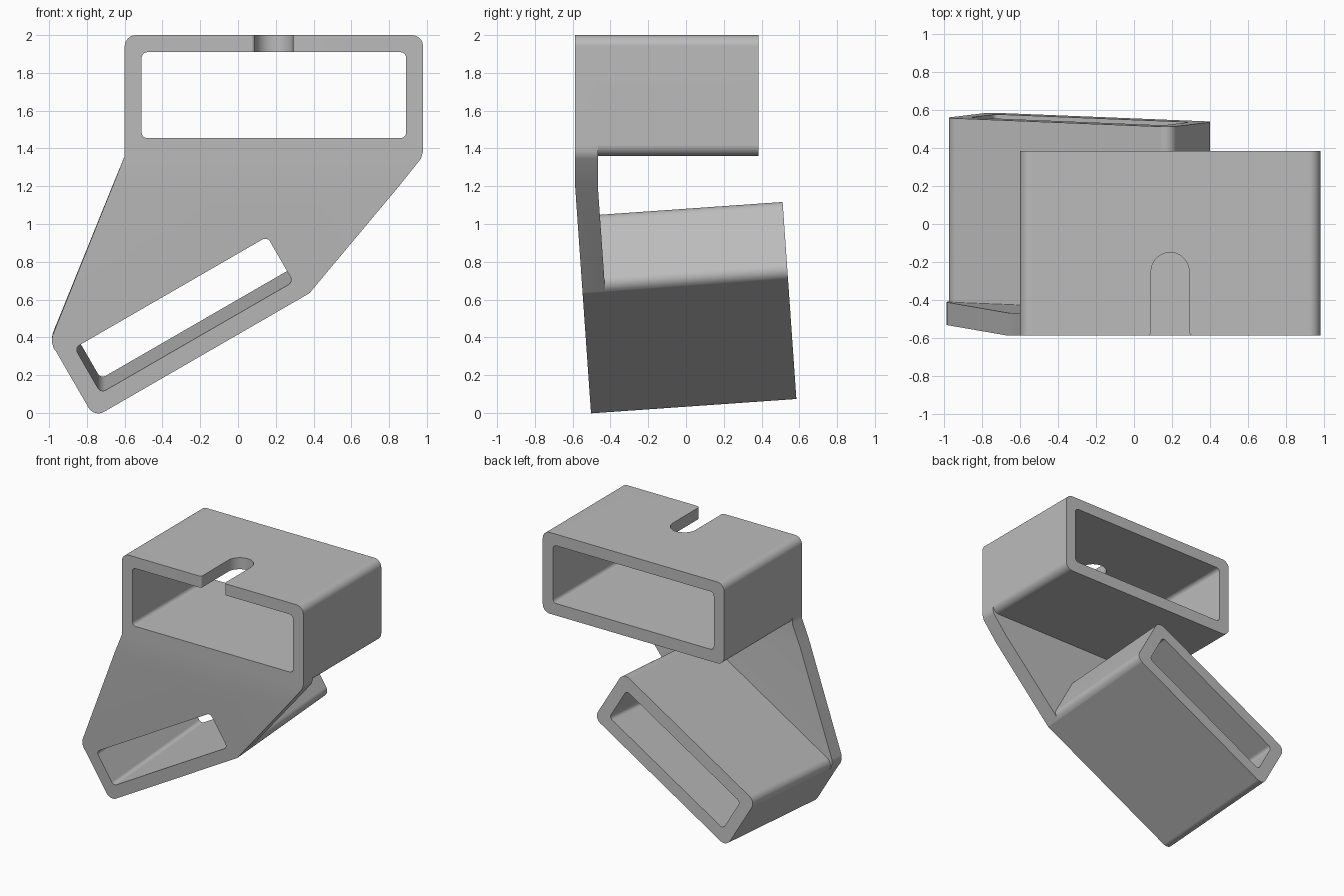
import bpy, bmesh
from math import sin, cos, tan, pi, radians
from mathutils import Vector

if "Cube" in bpy.data.objects:
    bpy.data.objects.remove(bpy.data.objects["Cube"])

K = 8                       # segments per rounded corner
FRONT, BEND, THICK = -0.587, 1.2, 0.12
TILT = radians(4)

grey = bpy.data.materials.new("plain grey")
grey.use_nodes = True
grey.diffuse_color = (0.5, 0.5, 0.5, 1)
grey.node_tree.nodes["Principled BSDF"].inputs["Base Color"].default_value = (0.5, 0.5, 0.5, 1)

bm = bmesh.new()


def place(p, depth):
    """Front outline point pushed back by depth; below the bend the bracket tilts."""
    x, z = p
    a = TILT if z < BEND else TILT / 2 if z == BEND else 0
    y = FRONT + max(0, BEND - z) * tan(TILT)
    return Vector((x, y + depth * cos(a), z + depth * sin(a)))


def face(points, depth):
    bm.faces.new([bm.verts.new(place(p, depth)) for p in points])


def wall(points, d0, d1):
    for p, q in zip(points, points[1:]):
        bm.faces.new([bm.verts.new(place(*c)) for c in ((p, d0), (q, d0), (q, d1), (p, d1))])


def rounded_rect(cx, cz, w, h, r, turn=0):
    """Corners run bottom left, bottom right, top right, top left."""
    pts = []
    for c, (sx, sz) in enumerate(((-1, -1), (1, -1), (1, 1), (-1, 1))):
        for i in range(K + 1):
            a = pi + (c + i / K) * pi / 2
            u = sx * (w / 2 - r) + r * cos(a)
            v = sz * (h / 2 - r) + r * sin(a)
            pts.append((cx + u * cos(turn) - v * sin(turn), cz + u * sin(turn) + v * cos(turn)))
    return pts


def sleeve(outer, inner, length, start, end):
    """Open tube; outer points start..end border the web and begin behind it."""
    n = len(outer)
    wall(inner + inner[:1], 0, length)
    wall(outer + outer[:1], THICK, length)
    wall([outer[i % n] for i in range(end, start + n + 1)], 0, THICK)
    for i in range(n):
        j = (i + 1) % n
        for d in (0, length):
            face([outer[i], outer[j], inner[j], inner[i]], d)


# Upper and lower sleeves
upper = rounded_rect(0.19, 1.68, 1.58, 0.64, 0.06)
sleeve(upper, rounded_rect(0.19, 1.682, 1.4, 0.455, 0.03), 0.97, 0, 2 * K + 1)
angle = radians(30)
lower = rounded_rect(-0.286, 0.519, 1.367, 0.466, 0.06, angle)
sleeve(lower, rounded_rect(-0.286, 0.519, 1.177, 0.276, 0.03, angle), 1.09, K + 2, 4 * K + 3)

# Bent web joining the sleeves
right_top = [upper[2 * K + 1], (0.98, 1.385), (0.968, 1.345), (0.852, BEND)]
left_top = [(-0.664, BEND), (-0.6, 1.36), upper[0]]
right_low = [right_top[-1], lower[K + 2]]
left_low = [lower[4 * K + 3], (-0.975, 0.34), (-0.986, 0.375), (-0.982, 0.41), left_top[0]]
for d in (0, THICK):
    face(upper[1:2 * K + 1] + right_top + left_top, d)
    face(right_low[:1] + lower[K + 2:4 * K + 3] + left_low, d)
for edge in (right_top, left_top, right_low, left_low):
    wall(edge, 0, THICK)

bmesh.ops.remove_doubles(bm, verts=bm.verts, dist=0.0005)
bmesh.ops.recalc_face_normals(bm, faces=bm.faces)


def finish(name, mesh_data):
    mesh = bpy.data.meshes.new(name)
    mesh_data.to_mesh(mesh)
    mesh_data.free()
    mesh.materials.append(grey)
    obj = bpy.data.objects.new(name, mesh)
    bpy.context.collection.objects.link(obj)
    return obj


bracket = finish("double_sleeve_bracket", bm)

# Round-ended slot in the top wall, with a softened mouth
mid, r, soft = 0.19, 0.1, 0.02
half = [(r + soft, FRONT - 0.05), (r + soft, FRONT)]
half += [(r + soft * (1 - sin(t * pi / 8)), FRONT + soft * (1 - cos(t * pi / 8))) for t in range(1, 5)]
half += [(r * cos(t * pi / 24), -0.25 + r * sin(t * pi / 24)) for t in range(12)]
profile = [(mid + x, y) for x, y in half] + [(mid, -0.25 + r)] + [(mid - x, y) for x, y in reversed(half)]
cut = bmesh.new()
base = cut.faces.new([cut.verts.new((x, y, 1.8)) for x, y in profile])
top = bmesh.ops.extrude_face_region(cut, geom=[base])["geom"]
bmesh.ops.translate(cut, verts=[v for v in top if isinstance(v, bmesh.types.BMVert)], vec=(0, 0, 0.3))
bmesh.ops.recalc_face_normals(cut, faces=cut.faces)
cutter = finish("slot_cutter", cut)

mod = bracket.modifiers.new("slot", "BOOLEAN")
mod.operation, mod.solver, mod.object = "DIFFERENCE", "EXACT", cutter
bpy.ops.object.select_all(action="DESELECT")
bracket.select_set(True)
bpy.context.view_layer.objects.active = bracket
bpy.ops.object.modifier_apply(modifier=mod.name)
bpy.data.objects.remove(cutter)

bpy.ops.object.shade_smooth_by_angle(angle=radians(30))
bracket.modifiers.new("flat_normals", "WEIGHTED_NORMAL").keep_sharp = True
